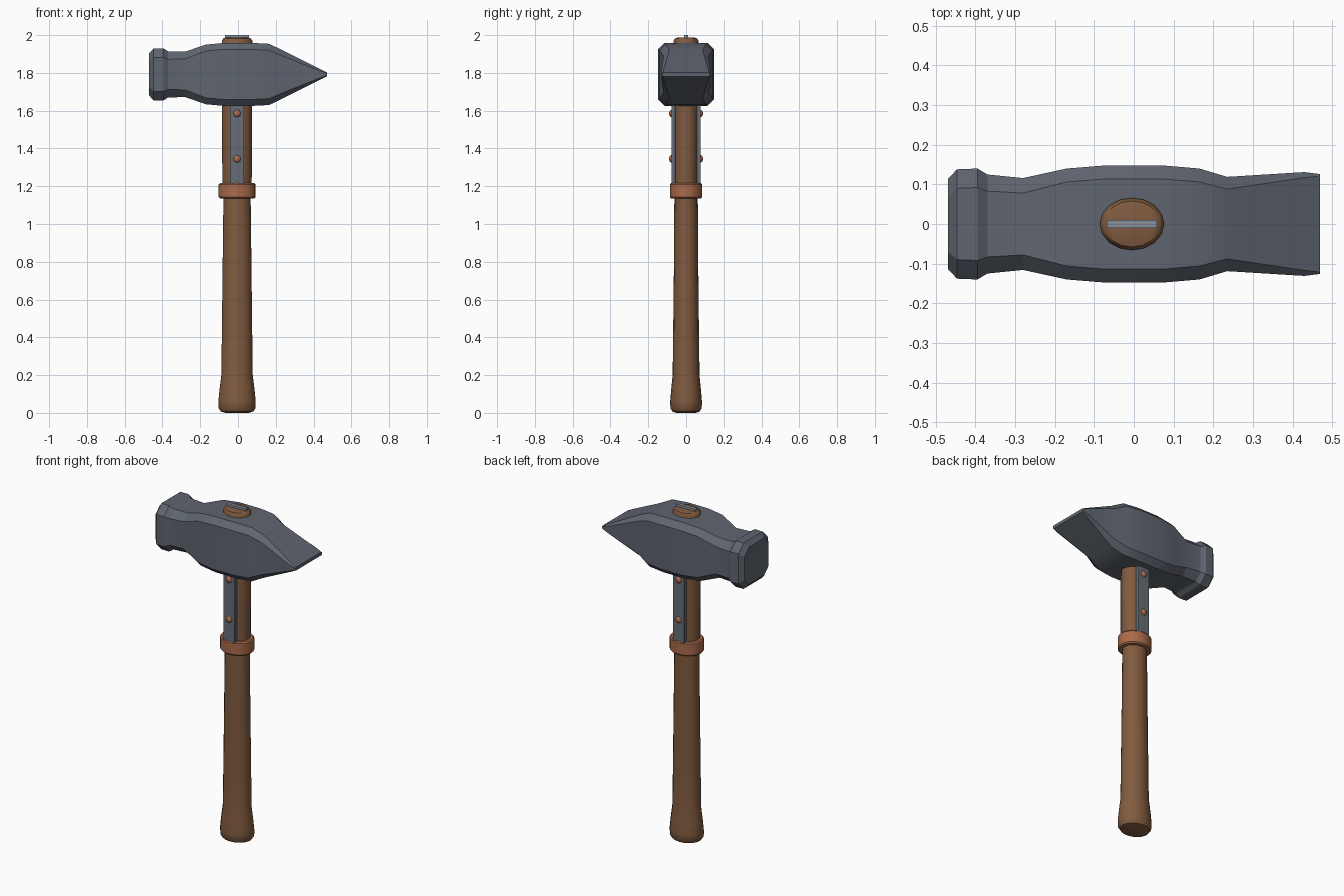
import bpy, bmesh, math
from mathutils import Matrix

cube = bpy.data.objects.get("Cube")
if cube:
    bpy.data.objects.remove(cube, do_unlink=True)

CX = -0.005   # handle axis
HEAD_Z = 1.792


def material(name, rgb):
    m = bpy.data.materials.new(name)
    m.use_nodes = True
    m.diffuse_color = (*rgb, 1)
    m.node_tree.nodes["Principled BSDF"].inputs["Base Color"].default_value = (*rgb, 1)
    return m


steel = material("dark steel", (0.115, 0.13, 0.16))
plate = material("strap steel", (0.135, 0.155, 0.185))
bright = material("wedge steel", (0.24, 0.28, 0.33))
wood = material("brown wood", (0.22, 0.105, 0.05))
copper = material("copper", (0.40, 0.145, 0.07))


def finish(name, bm, mat, angle=30, bevel=0):
    bmesh.ops.recalc_face_normals(bm, faces=bm.faces)
    mesh = bpy.data.meshes.new(name)
    bm.to_mesh(mesh)
    bm.free()
    mesh.materials.append(mat)
    ob = bpy.data.objects.new(name, mesh)
    bpy.context.collection.objects.link(ob)
    if bevel:
        mod = ob.modifiers.new("Bevel", "BEVEL")
        mod.width = bevel
        mod.segments = 2
    bpy.ops.object.select_all(action="DESELECT")
    bpy.context.view_layer.objects.active = ob
    ob.select_set(True)
    bpy.ops.object.shade_smooth_by_angle(angle=math.radians(angle))
    return ob


def loft(rings):
    """Skin a list of point rings and cap both ends."""
    bm = bmesh.new()
    loops = [[bm.verts.new(p) for p in ring] for ring in rings]
    n = len(loops[0])
    for a, b in zip(loops, loops[1:]):
        for i in range(n):
            j = (i + 1) % n
            bm.faces.new((a[i], a[j], b[j], b[i]))
    bm.faces.new(loops[0])
    bm.faces.new(loops[-1])
    return bm


def oval(z, rx, ry, n=16):
    return [(CX + rx * math.cos(2 * math.pi * i / n),
             ry * math.sin(2 * math.pi * i / n), z) for i in range(n)]


def octagon(x, y, z, cy, cz):
    pts = [(y, z - cz), (y - cy, z), (cy - y, z), (-y, z - cz),
           (-y, cz - z), (cy - y, -z), (y - cy, -z), (y, cz - z)]
    return [(x, a, HEAD_Z + b) for a, b in pts]


def box(name, size, loc, mat, bevel=0):
    bm = bmesh.new()
    bmesh.ops.create_cube(bm, size=1, matrix=Matrix.Translation(loc) @ Matrix.Diagonal((*size, 1)))
    return finish(name, bm, mat, bevel=bevel)


# Head: chamfered sections from striking face to wedge peen (x, y, z, chamfer y, chamfer z)
sections = [
    (-0.47, 0.113, 0.112, 0.04, 0.04),
    (-0.463, 0.12, 0.12, 0.045, 0.045),
    (-0.447, 0.138, 0.138, 0.048, 0.048),
    (-0.395, 0.14, 0.138, 0.048, 0.048),
    (-0.37, 0.125, 0.122, 0.042, 0.042),
    (-0.28, 0.116, 0.120, 0.038, 0.038),
    (-0.17, 0.14, 0.158, 0.034, 0.034),
    (-0.07, 0.148, 0.167, 0.034, 0.034),
    (0.07, 0.148, 0.167, 0.034, 0.034),
    (0.165, 0.14, 0.162, 0.034, 0.034),
    (0.235, 0.119, 0.128, 0.031, 0.03),
    (0.43, 0.131, 0.03, 0.014, 0.01),
    (0.47, 0.126, 0.01, 0.005, 0.004),
]
finish("hammer_head", loft([octagon(*s) for s in sections]), steel, 25)

# Wooden handle with flared grip end
profile = [
    (0.0, 0.06, 0.05), (0.007, 0.086, 0.072), (0.025, 0.098, 0.083),
    (0.06, 0.099, 0.084), (0.12, 0.093, 0.079), (0.2, 0.083, 0.071),
    (0.45, 0.08, 0.068), (0.8, 0.076, 0.064), (1.14, 0.072, 0.062),
    (1.25, 0.078, 0.063), (1.62, 0.08, 0.065), (1.97, 0.081, 0.066),
    (1.983, 0.072, 0.058), (1.987, 0.058, 0.045),
]
finish("handle", loft([oval(*p) for p in profile]), wood, 40)

# Steel wedge in the eye of the head
box("wedge", (0.126, 0.02, 0.05), (CX, 0, 1.975), bright)

# Copper collar
collar = [(1.135, 0.09, 0.078), (1.142, 0.097, 0.085),
          (1.21, 0.097, 0.085), (1.217, 0.09, 0.078)]
finish("collar", loft([oval(*p, n=24) for p in collar]), copper, 30)

# Side straps with rivets, front and back
for side, label in ((-1, "front"), (1, "back")):
    box(label + "_strap", (0.076, 0.022, 0.46), (CX, side * 0.067, 1.42), plate, 0.003)
    for z, place in ((1.345, "lower"), (1.585, "upper")):
        bm = bmesh.new()
        bmesh.ops.create_uvsphere(bm, u_segments=12, v_segments=8, radius=0.02,
                                  matrix=Matrix.Translation((CX, side * 0.076, z))
                                  @ Matrix.Diagonal((1, 0.7, 1, 1)))
        finish(f"{label}_{place}_rivet", bm, copper, 60)
